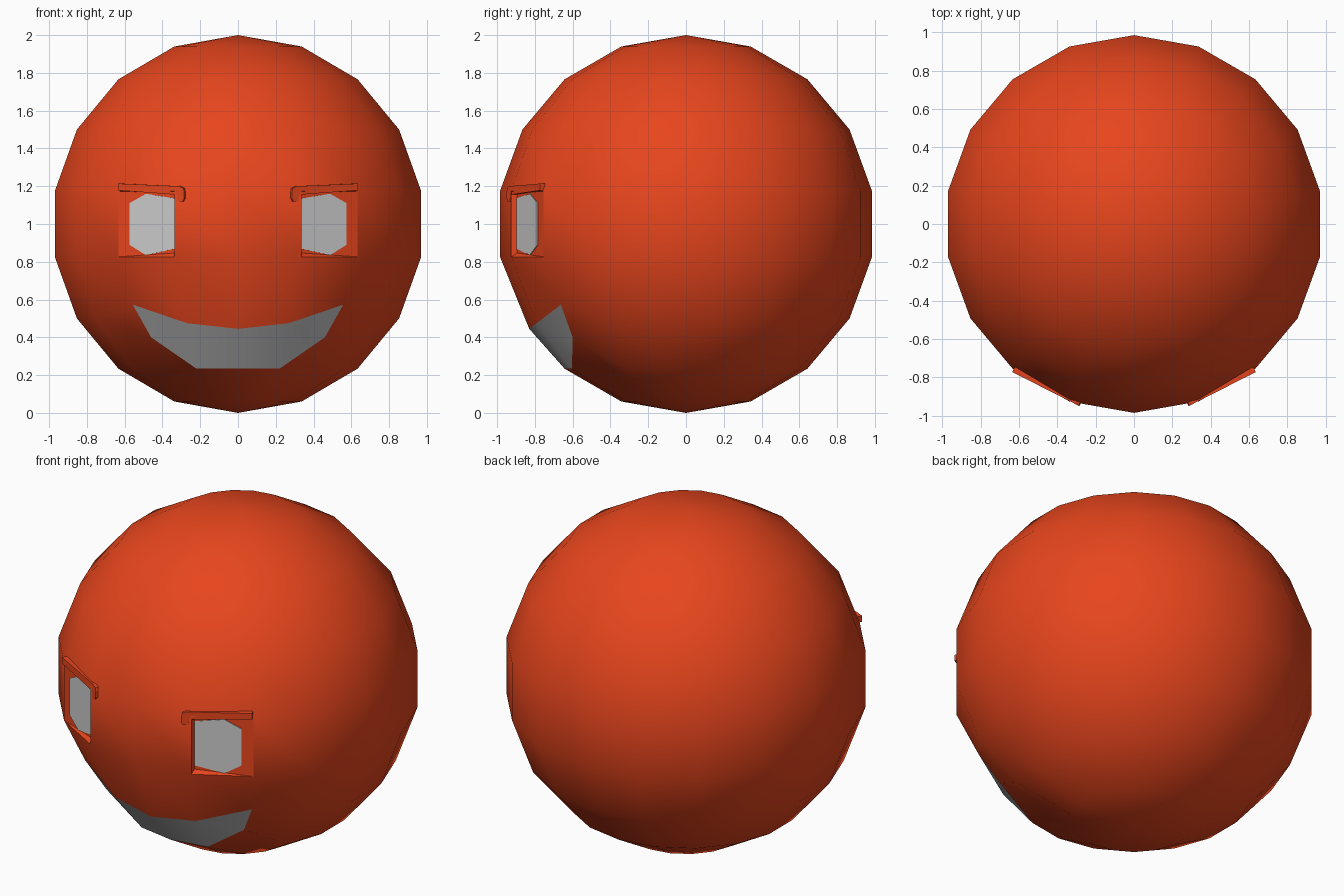
import bpy, bmesh
from math import sin, cos, radians
from mathutils import Vector

if "Cube" in bpy.data.objects:
    bpy.data.objects.remove(bpy.data.objects["Cube"])

SEG, RINGS = 18, 9
red = bpy.data.materials.new("red_orange")
red.diffuse_color = (0.8, 0.06, 0.012, 1)
red.use_nodes = True
red.node_tree.nodes["Principled BSDF"].inputs["Base Color"].default_value = red.diffuse_color


def finish(bm, name, mat=None, smooth=False):
    mesh = bpy.data.meshes.new(name)
    bmesh.ops.recalc_face_normals(bm, faces=bm.faces[:])
    bm.to_mesh(mesh)
    bm.free()
    ob = bpy.data.objects.new(name, mesh)
    bpy.context.collection.objects.link(ob)
    if mat:
        mesh.materials.append(mat)
    if smooth:
        bpy.ops.object.select_all(action='DESELECT')
        ob.select_set(True)
        bpy.context.view_layer.objects.active = ob
        bpy.ops.object.shade_smooth_by_angle(angle=radians(32))
    return ob


def prism(name, outline, line, depth, side, mat=None):
    """Extrude an (x, z) outline that lies on the slanted line y = a + b * x."""
    a, b = line
    bm = bmesh.new()
    front = [bm.verts.new((side * x, a + b * x, z)) for x, z in outline]
    face = bm.faces.new(front)
    ext = bmesh.ops.extrude_face_region(bm, geom=[face], use_keep_orig=True)
    for v in ext["geom"]:
        if isinstance(v, bmesh.types.BMVert):
            v.co += Vector((-side * b, 1, 0)).normalized() * depth
    return finish(bm, name, mat)


# Head: low-poly ball with a vertex on the front centre line
bm = bmesh.new()
top = bm.verts.new((0, 0, 2))
bottom = bm.verts.new((0, 0, 0))
grid = []
for r in range(1, RINGS):
    p = radians(180 * r / RINGS)
    grid.append([bm.verts.new((sin(p) * sin(radians(20 * s)),
                               -sin(p) * cos(radians(20 * s)), 1 + cos(p)))
                 for s in range(SEG)])
faces = {}
for s in range(SEG):
    t = (s + 1) % SEG
    bm.faces.new((top, grid[0][s], grid[0][t]))
    bm.faces.new((bottom, grid[-1][t], grid[-1][s]))
    for r in range(RINGS - 2):
        faces[r, s] = bm.faces.new((grid[r][s], grid[r + 1][s],
                                    grid[r + 1][t], grid[r][t]))

# Bend the ball's grid into a smile
for side in (-1, 1):
    grid[5][side].co = (side * 0.27, -0.79, 0.475)
    grid[5][2 * side].co = (side * 0.557, -0.663, 0.573)
    grid[6][2 * side].co = (side * 0.46, -0.60, 0.40)
grid[5][0].co = (0, -0.83, 0.445)

# Mouth: the four grid faces of the smile become their own part
smile = [faces[5, s] for s in (SEG - 2, SEG - 1, 0, 1)]
mouth = bmesh.new()
copies = {}
for f in smile:
    for v in f.verts:
        if v not in copies:
            copies[v] = mouth.verts.new(v.co)
    mouth.faces.new([copies[v] for v in f.verts])
bmesh.ops.delete(bm, geom=smile, context='FACES_ONLY')

# Eye sockets: sink the inner edge of one face on each side
sockets = [faces[3, 1], faces[3, SEG - 2]]
for f in bmesh.ops.extrude_discrete_faces(bm, faces=sockets)["faces"]:
    for v in f.verts:
        inner = abs(v.co.x) < 0.45
        v.co.y += 0.03 if inner else 0.001
        if inner:
            v.co.z += 0.02 if v.co.z < 1 else -0.01
finish(bm, "head", red, True)
finish(mouth, "mouth", None, True)

# Eyes and brows, mirrored
eye = [(0.332, 0.87), (0.332, 1.135), (0.488, 1.16),
       (0.575, 1.11), (0.575, 0.89), (0.488, 0.835)]
brow = [(0.635, 1.178), (0.635, 1.214), (0.31, 1.2), (0.29, 1.19),
        (0.285, 1.17), (0.285, 1.135), (0.293, 1.12), (0.32, 1.12), (0.325, 1.155)]
for side, tag in ((-1, "left"), (1, "right")):
    prism("eye_" + tag, eye, (-1.052, 0.46), 0.015, side)
    prism("brow_" + tag, brow, (-1.094, 0.507), 0.03, side, red)
